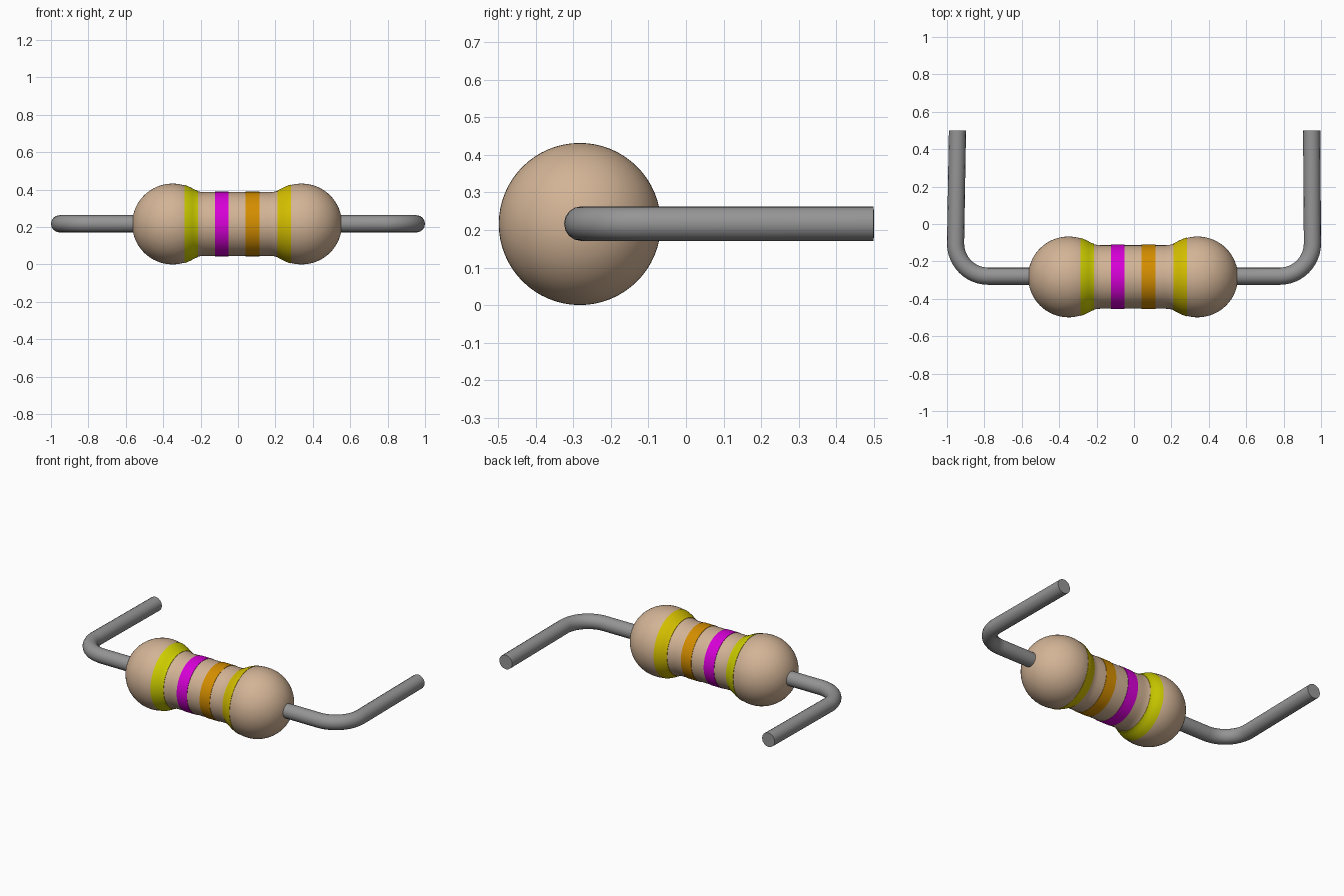
import bpy, bmesh, math
from mathutils import Vector

if "Cube" in bpy.data.objects:
    bpy.data.objects.remove(bpy.data.objects["Cube"])

AXIS_Y, AXIS_Z = -0.283, 0.216      # centre line of the body
BALL_R, NECK_R, FILLET = 0.216, 0.17, 0.12
LEFT_X, RIGHT_X = -0.35, 0.34       # bulb centres
WIRE_R = 0.046
SIDES = 64


def material(name, rgb):
    m = bpy.data.materials.new(name)
    m.diffuse_color = (*rgb, 1)
    m.use_nodes = True
    m.node_tree.nodes["Principled BSDF"].inputs["Base Color"].default_value = m.diffuse_color
    return m


tan = material("tan ceramic", (0.65, 0.455, 0.305))
grey = material("grey metal", (0.30, 0.30, 0.30))
lime = material("yellow green", (0.62, 0.62, 0.0))
magenta = material("magenta", (0.68, 0.0, 0.68))
orange = material("orange", (0.66, 0.27, 0.0))
gold = material("gold yellow", (0.66, 0.52, 0.0))

# name, start x, end x, colour
BANDS = [("lime_band", -0.287, -0.215, lime), ("magenta_band", -0.124, -0.05, magenta),
         ("orange_band", 0.041, 0.115, orange), ("gold_band", 0.21, 0.284, gold)]


def body_radius(x):
    """Bulb, concave fillet, then straight neck."""
    d = (x - LEFT_X) if x < 0 else (RIGHT_X - x)
    reach = math.sqrt((BALL_R + FILLET) ** 2 - (NECK_R + FILLET) ** 2)
    touch = reach * BALL_R / (BALL_R + FILLET)
    if d < touch:
        return math.sqrt(max(BALL_R ** 2 - d * d, 0))
    if d < reach:
        return NECK_R + FILLET - math.sqrt(FILLET ** 2 - (reach - d) ** 2)
    return NECK_R


def revolve(name, profile, mat, closed=False):
    """Spin (x, radius) points around the body axis."""
    bm = bmesh.new()
    vs = [bm.verts.new((x, AXIS_Y, AXIS_Z + r)) for x, r in profile]
    pairs = list(zip(vs, vs[1:])) + ([(vs[-1], vs[0])] if closed else [])
    es = [bm.edges.new(p) for p in pairs]
    bmesh.ops.spin(bm, geom=vs + es, cent=(0, AXIS_Y, AXIS_Z), axis=(1, 0, 0),
                   angle=2 * math.pi, steps=SIDES, use_merge=False)
    bmesh.ops.remove_doubles(bm, verts=bm.verts, dist=1e-5)
    bmesh.ops.recalc_face_normals(bm, faces=bm.faces)
    me = bpy.data.meshes.new(name)
    bm.to_mesh(me)
    bm.free()
    finish(name, me, mat)


def finish(name, me, mat):
    ob = bpy.data.objects.new(name, me)
    bpy.context.collection.objects.link(ob)
    me.materials.clear()
    me.materials.append(mat)
    bpy.ops.object.select_all(action='DESELECT')
    ob.select_set(True)
    bpy.context.view_layer.objects.active = ob
    bpy.ops.object.shade_smooth_by_angle(angle=math.radians(40))


# Body: two bulbs joined by a narrow neck
outer = [BALL_R * math.cos(math.pi / 2 * i / 16) for i in range(17)]
inner = [0.2 * i / 14 for i in range(1, 15)]
xs = [LEFT_X - d for d in outer] + [LEFT_X + d for d in inner]
xs += [RIGHT_X - d for d in reversed(inner)] + [RIGHT_X + d for d in reversed(outer)]
revolve("body", [(x, body_radius(x)) for x in xs], tan)

# Painted colour bands: thin sleeves following the body outline
for name, a, b, mat in BANDS:
    line = [a + (b - a) * i / 8 for i in range(9)]
    top = [(x, body_radius(x) + 0.0025) for x in line]
    low = [(x, body_radius(x) - 0.005) for x in reversed(line)]
    revolve(name, top + low, mat, closed=True)


# Wire leads: straight out of each bulb, then bent backwards
def lead(name, side, bulb_x, out_x, tip_x, bend=0.175):
    path = [Vector((bulb_x, AXIS_Y + 0.004, AXIS_Z + 0.001))]
    y = path[0].y
    for i in range(13):
        t = math.pi / 2 * i / 12
        path.append(Vector((side * (out_x - bend + bend * math.sin(t)),
                            y + bend - bend * math.cos(t), path[0].z)))
    path.append(Vector((side * tip_x, 0.5, path[0].z)))
    cu = bpy.data.curves.new(name + "_path", 'CURVE')
    cu.dimensions = '3D'
    cu.bevel_depth = WIRE_R
    cu.bevel_resolution = 6
    cu.use_fill_caps = True
    sp = cu.splines.new('POLY')
    sp.points.add(len(path) - 1)
    for p, co in zip(sp.points, path):
        p.co = (*co, 1)
    tmp = bpy.data.objects.new(name + "_path", cu)
    bpy.context.collection.objects.link(tmp)
    bpy.context.view_layer.update()
    dg = bpy.context.evaluated_depsgraph_get()
    me = bpy.data.meshes.new_from_object(tmp.evaluated_get(dg))
    bpy.data.objects.remove(tmp)
    finish(name, me, grey)


lead("left_lead", -1, LEFT_X - 0.19, 0.954, 0.944)
lead("right_lead", 1, RIGHT_X + 0.19, 0.954, 0.95)
